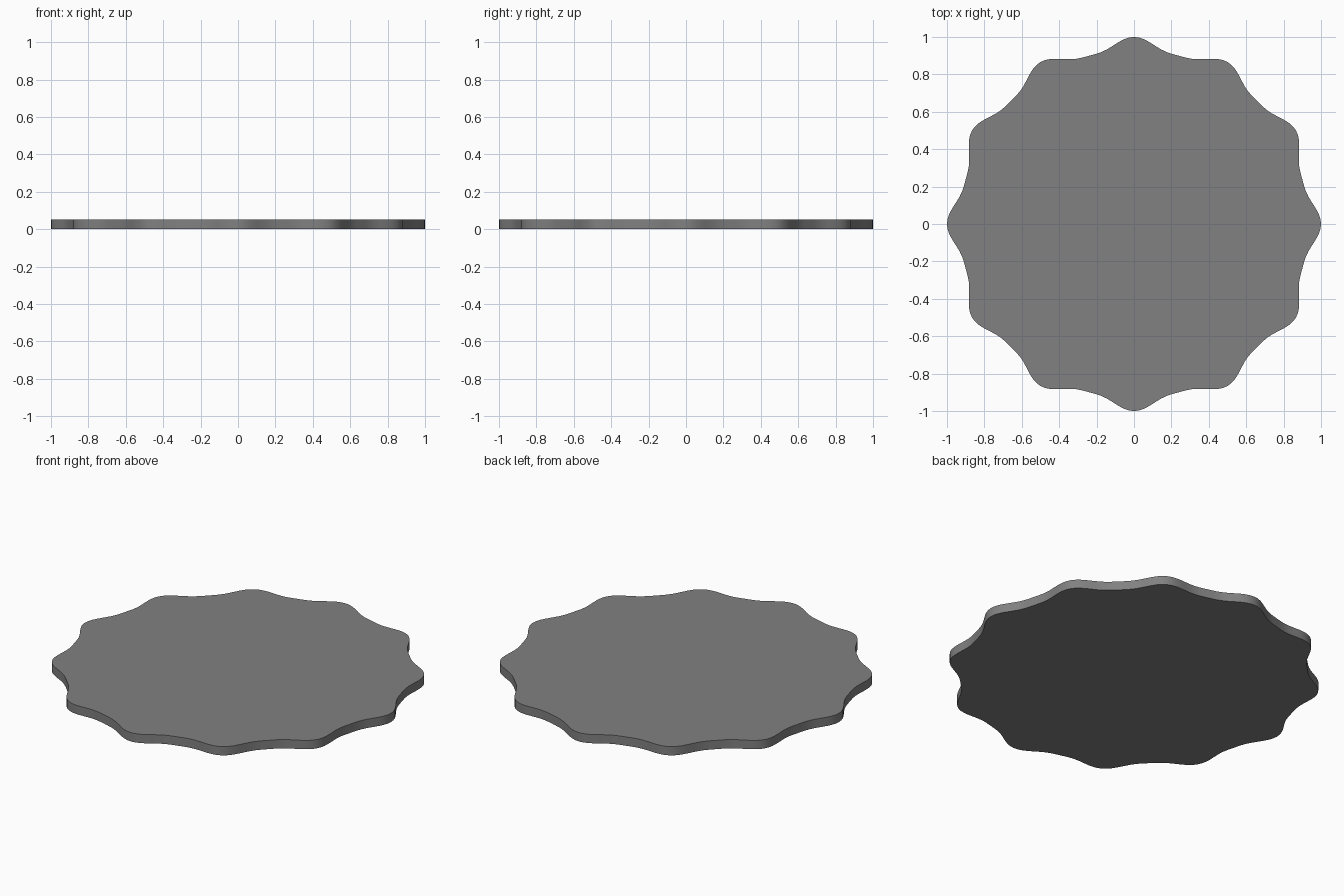
import bpy, bmesh
from math import cos, sin, tau

if "Cube" in bpy.data.objects:
    bpy.data.objects.remove(bpy.data.objects["Cube"])

LOBES, SEGMENTS, HEIGHT = 12, 240, 0.052


def edge_radius(a):
    # Twelve rounded points with wider, shallower valleys between them
    return 0.931 + 0.069 * (max(0.0, 0.5 + 0.5 * cos(LOBES * a))) ** 1.6


# Scalloped flat plate: outline face extruded upward
bm = bmesh.new()
angles = [tau * i / SEGMENTS for i in range(SEGMENTS)]
outline = [bm.verts.new((edge_radius(a) * cos(a), edge_radius(a) * sin(a), 0)) for a in angles]
base = bm.faces.new(outline)
result = bmesh.ops.extrude_face_region(bm, geom=[base], use_keep_orig=True)
top = [g for g in result["geom"] if isinstance(g, bmesh.types.BMVert)]
bmesh.ops.translate(bm, verts=top, vec=(0, 0, HEIGHT))
bmesh.ops.recalc_face_normals(bm, faces=bm.faces[:])

mesh = bpy.data.meshes.new("scalloped_plate")
bm.to_mesh(mesh)
bm.free()
plate = bpy.data.objects.new("scalloped_plate", mesh)
bpy.context.collection.objects.link(plate)

# Dark grey finish
dark_grey = bpy.data.materials.new("dark_grey")
dark_grey.diffuse_color = (0.22, 0.22, 0.22, 1)
dark_grey.use_nodes = True
dark_grey.node_tree.nodes["Principled BSDF"].inputs["Base Color"].default_value = dark_grey.diffuse_color
mesh.materials.append(dark_grey)

# Smooth rim, crisp top and bottom edges
bpy.context.view_layer.objects.active = plate
plate.select_set(True)
bpy.ops.object.shade_smooth_by_angle(angle=0.6)
